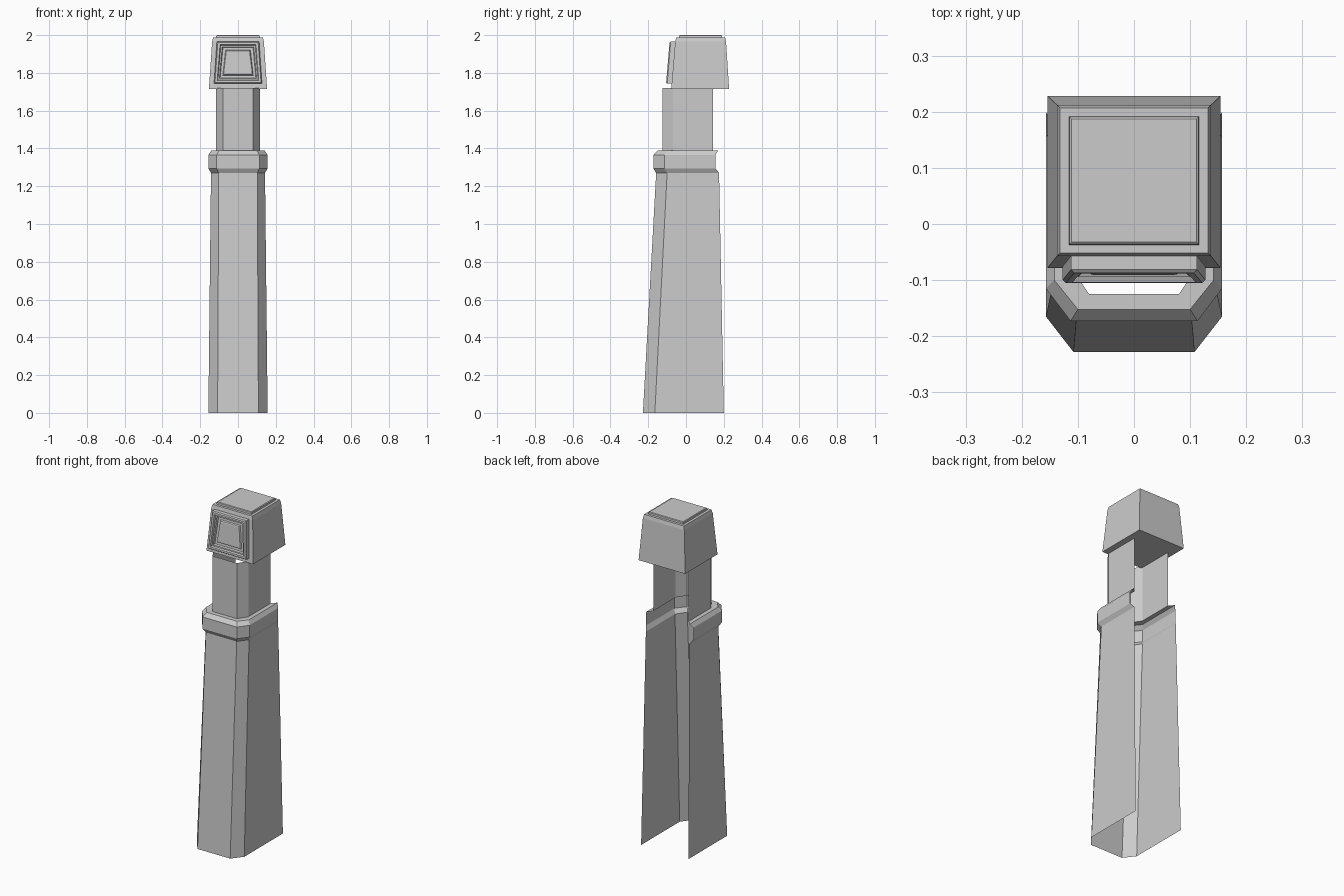
import bpy
import bmesh

cube = bpy.data.objects.get("Cube")
if cube:
    bpy.data.objects.remove(cube, do_unlink=True)

stone = bpy.data.materials.new("pale_grey_stone")
stone.use_nodes = True
GREY = (0.6, 0.6, 0.6, 1)
stone.diffuse_color = GREY
stone.node_tree.nodes["Principled BSDF"].inputs["Base Color"].default_value = GREY


def loft(name, rings, closed=True, cap_start=False, cap_end=False):
    """Join successive outlines with quads, optionally closing the ends."""
    bm = bmesh.new()
    loops = [[bm.verts.new(p) for p in ring] for ring in rings]
    for a, b in zip(loops, loops[1:]):
        n = len(a)
        for i in range(n if closed else n - 1):
            j = (i + 1) % n
            bm.faces.new((a[i], a[j], b[j], b[i]))
    if cap_start:
        bm.faces.new(loops[0][::-1])
    if cap_end:
        bm.faces.new(loops[-1])
    if closed:
        bmesh.ops.recalc_face_normals(bm, faces=bm.faces)
    mesh = bpy.data.meshes.new(name)
    bm.to_mesh(mesh)
    bm.free()
    mesh.materials.append(stone)
    obj = bpy.data.objects.new(name, mesh)
    bpy.context.collection.objects.link(obj)
    return obj


def channel(z, side, nose, back, shoulder, front):
    """Open-backed outline with two chamfered front corners."""
    left = [(-side, back, z), (-side, shoulder, z), (-nose, front, z)]
    return left + [(-x, y, h) for x, y, h in reversed(left)]


def box(z, half, front, back):
    return [(-half, front, z), (half, front, z), (half, back, z), (-half, back, z)]


# Outlines shared between neighbouring parts
body_top = channel(1.27, 0.143, 0.102, 0.175, -0.10, -0.158)
collar_top = channel(1.388, 0.142, 0.10, 0.17, -0.10, -0.152)
shaft_base = channel(1.388, 0.117, 0.08, 0.142, -0.07, -0.125)
shaft_top = channel(1.72, 0.117, 0.08, 0.142, -0.07, -0.125)

# Tapering lower body, hollow and open at the back
loft("lower_body", [channel(0, 0.157, 0.108, 0.20, -0.165, -0.228), body_top], closed=False)

# Flared collar with a flat ledge leading in to the shaft
loft("collar", [
    body_top,
    channel(1.295, 0.157, 0.113, 0.155, -0.115, -0.173),
    channel(1.365, 0.157, 0.113, 0.155, -0.115, -0.173),
    collar_top,
    shaft_base,
], closed=False)

# Narrow upper shaft
loft("upper_shaft", [shaft_base, shaft_top], closed=False)

# Tapered head block with a raised cap
loft("head", [
    box(1.715, 0.154, -0.078, 0.228),
    box(1.965, 0.137, -0.057, 0.212),
    box(1.987, 0.132, -0.052, 0.207),
    box(1.987, 0.116, -0.037, 0.192),
    box(1.997, 0.115, -0.036, 0.191),
    box(2.0, 0.111, -0.032, 0.187),
], cap_start=True, cap_end=True)


def panel_ring(inset, depth):
    """Trapezoid on the sloping head front, shrunk by inset and pushed out by depth."""
    low, high = 1.743 + inset, 1.965 - inset
    wide, narrow = 0.127 - inset * 1.05, 0.112 - inset * 1.05

    def face_y(z):
        return -0.078 + (z - 1.715) * 0.084 - depth

    return [(-wide, face_y(low), low), (wide, face_y(low), low),
            (narrow, face_y(high), high), (-narrow, face_y(high), high)]


# Stepped frame around a raised centre plate
steps = [(0, -0.004), (0, 0.024), (0.005, 0.03), (0.016, 0.03), (0.02, 0.02),
         (0.027, 0.02), (0.031, 0.01), (0.044, 0.01), (0.048, 0.018), (0.054, 0.02)]
loft("front_panel", [panel_ring(*s) for s in steps], cap_end=True)
